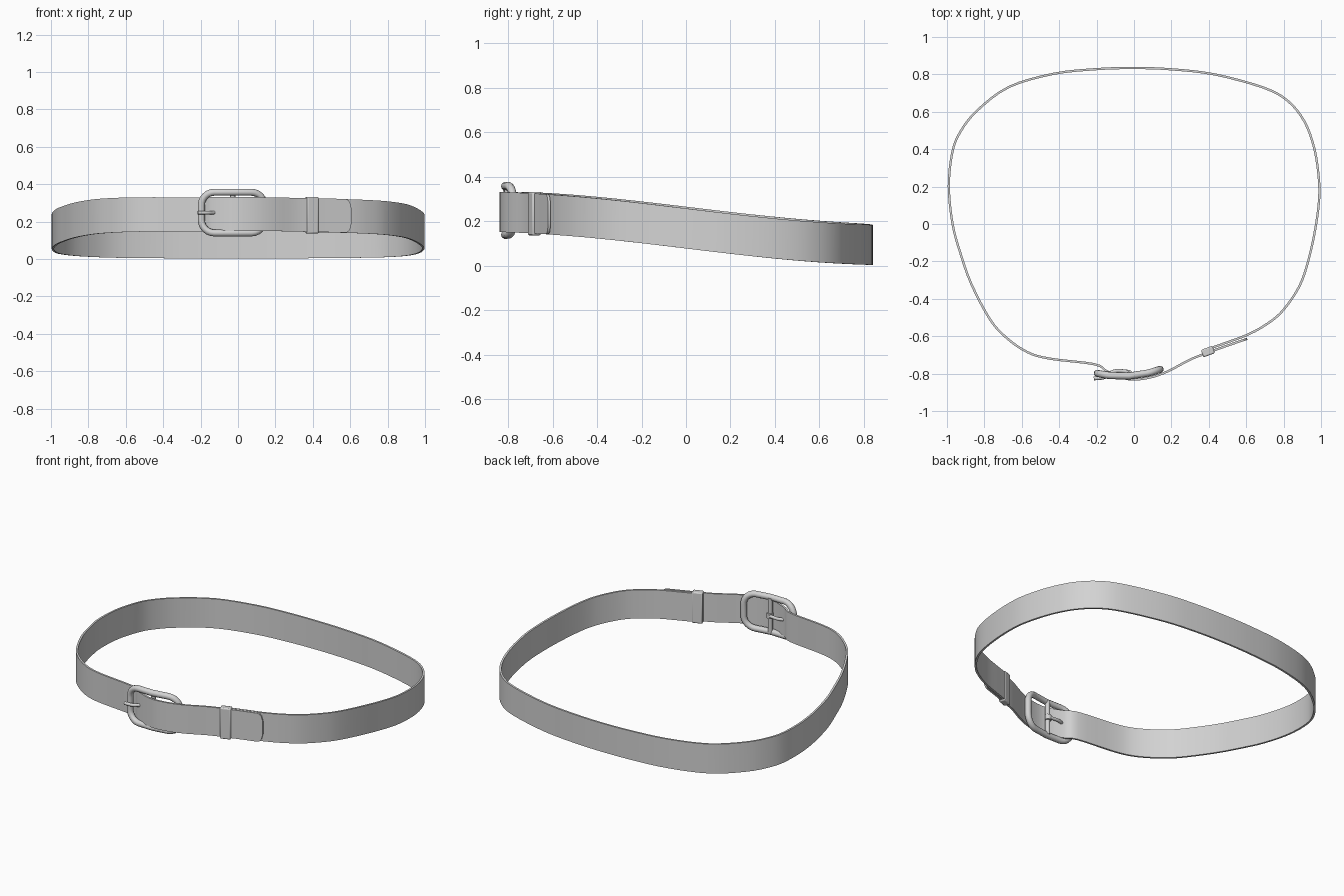
import bpy, bmesh, math
from mathutils import Vector

cube = bpy.data.objects.get("Cube")
if cube:
    bpy.data.objects.remove(cube, do_unlink=True)

grey = bpy.data.materials.new("plain grey")
grey.use_nodes = True
COLOUR = (0.65, 0.65, 0.65, 1)
grey.diffuse_color = COLOUR
grey.node_tree.nodes["Principled BSDF"].inputs["Base Color"].default_value = COLOUR


def finish(obj, angle=35):
    obj.data.materials.clear()
    obj.data.materials.append(grey)
    bpy.ops.object.select_all(action='DESELECT')
    obj.select_set(True)
    bpy.context.view_layer.objects.active = obj
    bpy.ops.object.shade_smooth_by_angle(angle=math.radians(angle))


def spline_points(pts, steps):
    """Catmull-Rom samples through the points."""
    pts = [Vector(p) for p in pts]
    pts = [2 * pts[0] - pts[1]] + pts + [2 * pts[-1] - pts[-2]]
    out = []
    for a, b, c, d in zip(pts, pts[1:], pts[2:], pts[3:]):
        for i in range(steps):
            t = i / steps
            out.append(0.5 * (2 * b + (c - a) * t + (2 * a - 5 * b + 4 * c - d) * t ** 2
                              + (3 * b - a - 3 * c + d) * t ** 3))
    return out + [pts[-2]]


def tube(name, pts, radius, cyclic=False, sides=3):
    """Round rod along a path, turned into a mesh."""
    cu = bpy.data.curves.new(name, 'CURVE')
    cu.dimensions = '3D'
    cu.bevel_depth = radius
    cu.bevel_resolution = sides
    cu.use_fill_caps = True
    sp = cu.splines.new('POLY')
    sp.points.add(len(pts) - 1)
    for p, co in zip(sp.points, pts):
        p.co = (*co, 1)
    sp.use_cyclic_u = cyclic
    obj = bpy.data.objects.new(name, cu)
    bpy.context.collection.objects.link(obj)
    bpy.ops.object.select_all(action='DESELECT')
    obj.select_set(True)
    bpy.context.view_layer.objects.active = obj
    bpy.ops.object.convert(target='MESH')
    finish(bpy.context.view_layer.objects.active, 50)


# Strap: one strip from under the keeper, round the waist, over the buckle to the tip
PATH = [(.37, -.678), (.5, -.632), (.6, -.595), (.69, -.548), (.78, -.48), (.86, -.375),
        (.91, -.27), (.955, -.1), (.985, .08), (.99, .22), (.965, .4), (.91, .55),
        (.82, .66), (.69, .73), (.43, .8), (.2, .827), (0, .834), (-.2, .828),
        (-.43, .803), (-.67, .732), (-.84, .605), (-.93, .49), (-.972, .38), (-.99, .2),
        (-.97, 0), (-.93, -.15), (-.87, -.32), (-.77, -.51), (-.68, -.61), (-.57, -.685),
        (-.45, -.72), (-.21, -.75), (-.14, -.79), (-.03, -.83), (.08, -.822), (.18, -.788),
        (.3, -.725), (.4, -.686), (.5, -.65), (.605, -.614)]
THICK = 0.012
TIP = 0.035


def strap():
    line = spline_points(PATH, 4)
    end = line.pop()
    # extra sections make the rounded tip
    line = line[:-2] + [line[-2].lerp(end, k / 6) for k in range(7)]
    bm = bmesh.new()
    rings = []
    for i, p in enumerate(line):
        d = (line[min(i + 1, len(line) - 1)] - line[max(i - 1, 0)]).normalized()
        n = Vector((d.y, -d.x)) * THICK / 2
        low = 0.077 - 0.076 * math.sin(1.6 * p.y)
        high = low + 0.18 + 0.008 * max(0, -p.x)
        left = (end - p).length
        if i > len(line) / 2 and left < TIP:
            cut = 0.05 * (1 - math.sqrt(1 - (1 - left / TIP) ** 2))
            low, high = low + cut, high - cut
        rings.append([bm.verts.new((p.x + s * n.x, p.y + s * n.y, z))
                      for s, z in ((1, low), (1, high), (-1, high), (-1, low))])
    for a, b in zip(rings, rings[1:]):
        for k in range(4):
            bm.faces.new((a[k], a[(k + 1) % 4], b[(k + 1) % 4], b[k]))
    bm.faces.new(rings[0])
    bm.faces.new(rings[-1])
    bmesh.ops.recalc_face_normals(bm, faces=bm.faces)
    me = bpy.data.meshes.new("strap")
    bm.to_mesh(me)
    bm.free()
    obj = bpy.data.objects.new("strap", me)
    bpy.context.collection.objects.link(obj)
    finish(obj)


strap()

# Keeper loop around the overlapping strap ends
bpy.ops.mesh.primitive_cube_add(size=1, location=(.395, -.682, .234))
keeper = bpy.context.object
keeper.name = "keeper_loop"
keeper.scale = (.065, .042, .196)
keeper.rotation_euler.z = 0.35
bpy.ops.object.transform_apply(location=False, rotation=False, scale=True)
bevel = keeper.modifiers.new("soft edges", 'BEVEL')
bevel.width = 0.007
bevel.segments = 2
finish(keeper)

# Buckle frame: a rounded rectangle bowed forward in the middle
MID_X, MID_Z = -0.028, 0.248
HALF_W, HALF_H, CORNER = 0.168, 0.109, 0.07


def bow(x):
    return -0.813 + 0.9 * (x + .03) ** 2 + 0.06 * (x + .03)


outline = []
for q, (sx, sz) in enumerate(((1, 1), (-1, 1), (-1, -1), (1, -1))):
    for k in range(7):
        a = math.radians(90 * q + 15 * k)
        outline.append((MID_X + sx * (HALF_W - CORNER) + CORNER * math.cos(a),
                        MID_Z + sz * (HALF_H - CORNER) + CORNER * math.sin(a)))
    if sz * sx > 0:  # midpoint of the long sides, so they bow
        outline.append((MID_X, MID_Z + sz * HALF_H))
tube("buckle_frame", [(x, bow(x), z) for x, z in outline], 0.019, cyclic=True)

# Centre bar, prong knuckle and prong
tube("centre_bar", [(MID_X, -.803, MID_Z + s * HALF_H) for s in (-1, 1)], 0.014)
tube("prong_knuckle", [(MID_X, -.799, MID_Z + s * .016) for s in (-1, 1)], 0.019)
prong = [(-.03, -.79), (-.09, -.785), (-.13, -.798), (-.16, -.82), (-.215, -.826)]
tube("prong", [(p.x, p.y, MID_Z) for p in spline_points(prong, 3)], 0.01)
